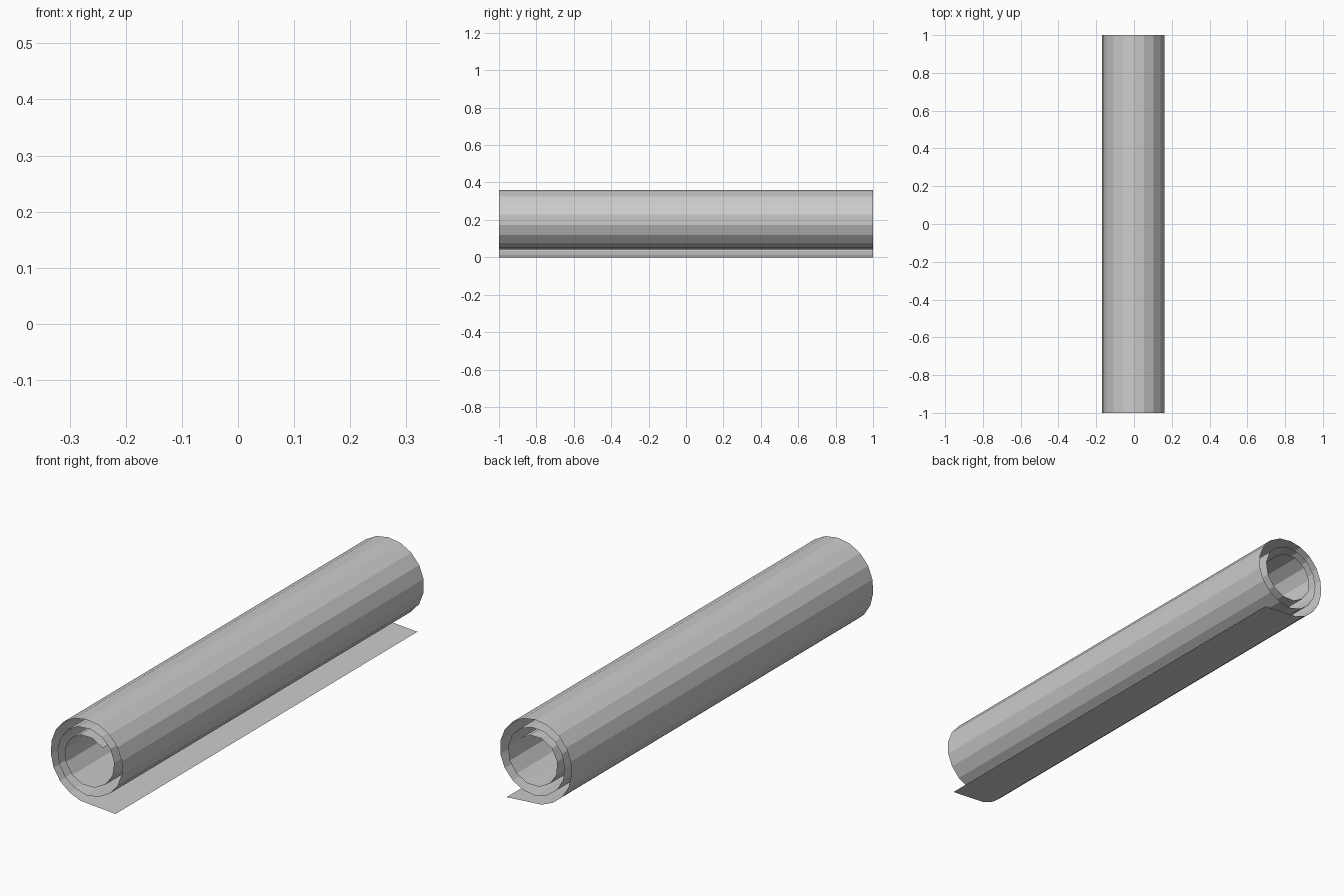
import bpy, bmesh, math

if "Cube" in bpy.data.objects:
    bpy.data.objects.remove(bpy.data.objects["Cube"])

# Radius of the rolled sheet at every quarter turn, starting at the bottom
# and winding clockwise (bottom, left, top, right, bottom, ...)
RADII = [0.193, 0.168, 0.16, 0.164, 0.158, 0.137, 0.125, 0.127, 0.12, 0.104, 0.092, 0.096]
CENTRE_Z = 0.2
CHORD = 0.057
END = 950.0


def radius(sweep):
    k = min(int(sweep // 90), len(RADII) - 2)
    f = sweep / 90 - k
    return RADII[k] * (1 - f) + RADII[k + 1] * f


def spiral_profile():
    # flat loose tail, then equal facets wound inwards
    points = [(0.132, 0.0)]
    sweep = 9.0
    while sweep < END + 10:
        r = radius(min(sweep, END))
        a = math.radians(-90 - min(sweep, END))
        points.append((r * math.cos(a), CENTRE_Z + r * math.sin(a)))
        sweep += math.degrees(CHORD / r)
    return points


# Rolled sheet: profile swept along y
bm = bmesh.new()
rows = [(bm.verts.new((x, -1, z)), bm.verts.new((x, 1, z))) for x, z in spiral_profile()]
for (a, b), (c, d) in zip(rows, rows[1:]):
    bm.faces.new((a, c, d, b))
mesh = bpy.data.meshes.new("rolled_sheet")
bm.to_mesh(mesh)
bm.free()
bpy.context.collection.objects.link(bpy.data.objects.new("rolled_sheet", mesh))
